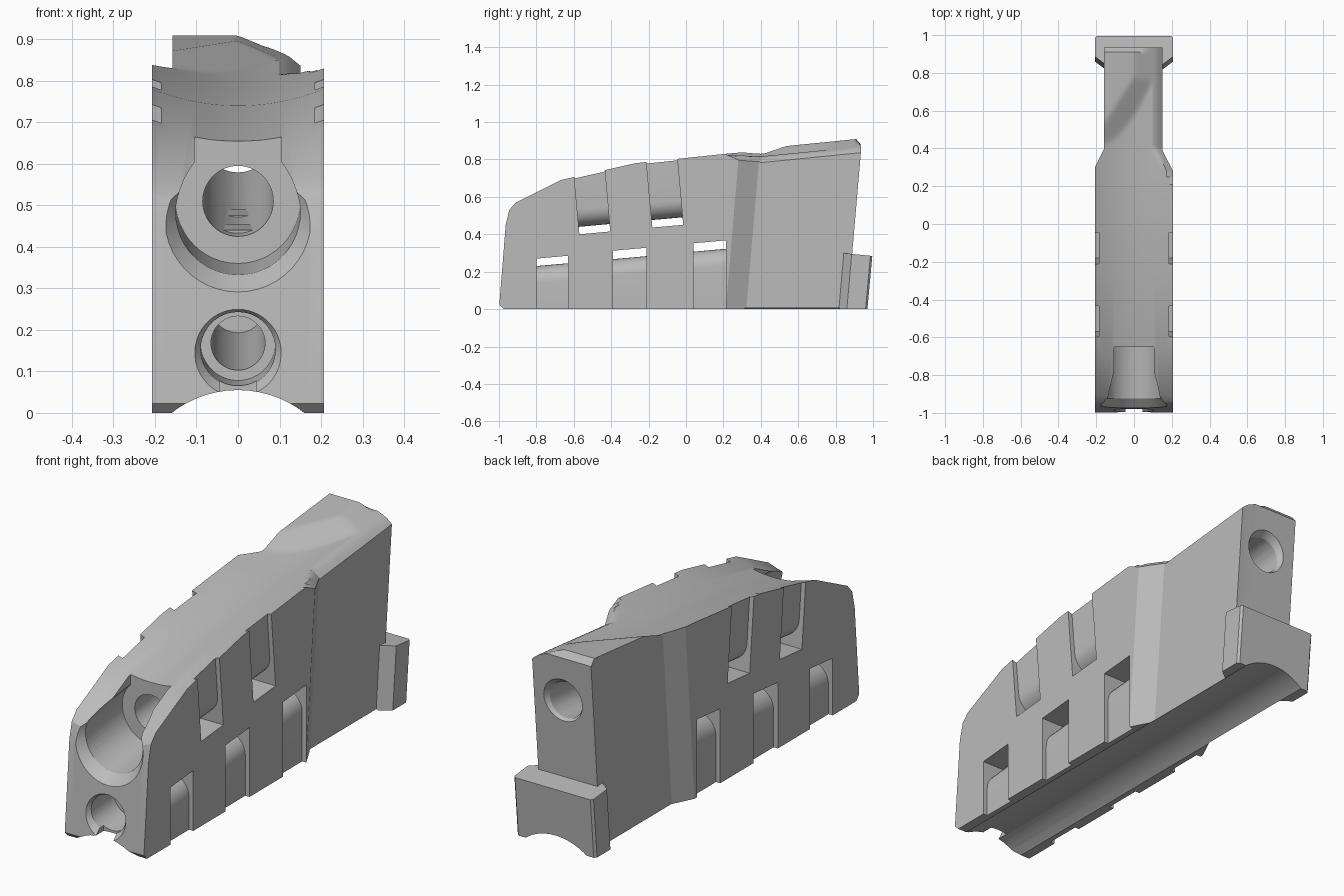
import bpy, bmesh, math

cube = bpy.data.objects.get("Cube")
if cube:
    bpy.data.objects.remove(cube, do_unlink=True)

grey = bpy.data.materials.new("plain_grey")
grey.use_nodes = True
grey.diffuse_color = (0.5, 0.5, 0.5, 1)
grey.node_tree.nodes["Principled BSDF"].inputs["Base Color"].default_value = (0.5, 0.5, 0.5, 1)


def finish(name, bm):
    bmesh.ops.recalc_face_normals(bm, faces=bm.faces)
    mesh = bpy.data.meshes.new(name)
    bm.to_mesh(mesh)
    bm.free()
    mesh.materials.append(grey)
    ob = bpy.data.objects.new(name, mesh)
    bpy.context.collection.objects.link(ob)
    return ob


def loft(name, start, end):
    """Solid between two matching rings of points."""
    bm = bmesh.new()
    a = [bm.verts.new(p) for p in start]
    b = [bm.verts.new(p) for p in end]
    bm.faces.new(a)
    bm.faces.new(b)
    for i in range(len(a)):
        j = (i + 1) % len(a)
        bm.faces.new((a[i], a[j], b[j], b[i]))
    return finish(name, bm)


def combine(target, other, operation):
    mod = target.modifiers.new(operation, 'BOOLEAN')
    mod.operation = operation
    mod.solver = 'EXACT'
    mod.object = other
    bpy.ops.object.select_all(action='DESELECT')
    target.select_set(True)
    bpy.context.view_layer.objects.active = target
    bpy.ops.object.modifier_apply(modifier=mod.name)
    bpy.data.objects.remove(other, do_unlink=True)


def lerp(points, t):
    for (a, u), (b, v) in zip(points, points[1:]):
        if t <= b:
            return u + (v - u) * max(0, t - a) / (b - a)
    return points[-1][1]


# Body: dished top, diagonal ramp, then a one-sided sloping rear roof
SPINE = [(-.964, .45), (-.945, .53), (-.91, .57), (-.67, .69), (-.27, .78),
         (.21, .83), (.41, .848), (.935, .9)]


def top_height(x, y):
    dish = lerp(SPINE, y) - .04 * (1 - (x / .207) ** 2)
    if y < .2:
        return dish
    ramp = .835 + .35 * (y - .43 - 1.1 * (x + .158))
    roof = .87 + .1 * (y - .52) + .6 * max(0, .4 - y)
    roof -= .42 * max(0, x) + .4 * max(0, x - .12)
    return min(max(dish, ramp), roof, .91 - 1.2 * (y - .91))


def make_body():
    left = [(.28, .207), (.39, .15)]
    right = [(.3, .207), (.4, .158)]
    stations = [p[0] for p in SPINE[:6]] + [.25, .28, .3, .345, .39, .4]
    stations += [.42 + .02 * i for i in range(25)] + [.91, .935]
    cols = 24
    bm = bmesh.new()
    top, low = [], []
    for y in stations:
        xs = [-lerp(right, y) + (lerp(left, y) + lerp(right, y)) * i / cols
              for i in range(cols + 1)]
        top.append([bm.verts.new((x, y, top_height(x, y))) for x in xs])
        low.append([bm.verts.new((x, y - .08 * lerp(SPINE, y), 0)) for x in xs])
    for r in range(len(stations) - 1):
        for c in range(cols):
            for g in (top, low):
                bm.faces.new((g[r][c], g[r][c + 1], g[r + 1][c + 1], g[r + 1][c]))
        for c in (0, cols):
            bm.faces.new((top[r][c], top[r + 1][c], low[r + 1][c], low[r][c]))
    for r in (0, -1):
        for c in range(cols):
            bm.faces.new((top[r][c], top[r][c + 1], low[r][c + 1], low[r][c]))
    return finish("body", bm)


body = make_body()

# Rear foot, leaning with the back face
half = [(.14, .81), (.207, .86), (.207, .96), (.197, .97)]
plan = half + [(-x, y) for x, y in reversed(half)]
foot = loft("rear_foot", [(x, y, 0) for x, y in plan],
            [(x, y + .026, .3 - .1 * (y - .81)) for x, y in plan])
combine(body, foot, 'UNION')


# Round bores follow the same gentle incline
def upper_axis(y):
    return .51 + .1 * (y + .65)


def lower_axis(y):
    return .15 + .09 * (y + 1)


def bore(axis, y0, r0, y1, r1):
    def ring(y, r):
        return [(r * math.cos(k * math.tau / 48), y, axis(y) + r * math.sin(k * math.tau / 48))
                for k in range(48)]
    combine(body, loft("bore", ring(y0, r0), ring(y1, r1)), 'DIFFERENCE')


def box_cut(w, y0, y1, z0, z1):
    ring = [(-w, z0), (w, z0), (w, z1), (-w, z1)]
    combine(body, loft("slot", [(x, y0, z) for x, z in ring],
                       [(x, y1, z) for x, z in ring]), 'DIFFERENCE')


# Underside channel
arc = [(.26 * math.cos(k * math.tau / 64), -.205 + .26 * math.sin(k * math.tau / 64))
       for k in range(64)]
combine(body, loft("channel", [(x, -1.2, z) for x, z in arc],
                   [(x, 1.2, z) for x, z in arc]), 'DIFFERENCE')

# Front lower chamfer
wedge = [(-1.03, .055), (-.965, -.01), (-1.03, -.01)]
combine(body, loft("chamfer", [(-.4, y, z) for y, z in wedge],
                   [(.4, y, z) for y, z in wedge]), 'DIFFERENCE')

# Upper bore: countersink, wide pocket open to the top, long hole, rear countersink
bore(upper_axis, -1.0, .205, -.925, .15)
bore(upper_axis, -1.05, .15, -.65, .15)
box_cut(.105, -1.05, -.651, .5, .9)
bore(upper_axis, -.7, .085, 1.1, .085)
bore(upper_axis, .885, .08, .95, .12)

# Lower bore: countersink, mouth, narrow blind hole, gap into the channel
bore(lower_axis, -1.03, .135, -.965, .088)
bore(lower_axis, -1.06, .09, -.8, .09)
bore(lower_axis, -.85, .065, .2, .065)
box_cut(.045, -1.06, -.94, -.02, .12)


# Side pockets: shallow on the flanks, curling inward to a thin through slit
def pocket(y0, y1, slit, gap, direction, lean):
    core, rad = .185, .09
    inner = []
    for k in range(9):
        a = k * math.pi / 16
        inner.append((core - rad + rad * math.cos(a), gap + rad - rad * math.sin(a)))
    shape = [(core, .7), *inner, *[(-x, h) for x, h in reversed(inner)], (-core, .7),
             (-.3, .7), (-.3, 0), (.3, 0), (.3, .7)]

    def ring(y):
        edge = slit + .09 * (y - y0)
        return [(x, y + lean * h, edge + direction * h) for x, h in shape]
    combine(body, loft("pocket", ring(y0), ring(y1)), 'DIFFERENCE')


for y0, y1, slit, gap in ((-.8, -.63, .27, .04), (-.39, -.21, .312, .045), (.04, .215, .352, .045)):
    pocket(y0, y1, slit, gap, -1, 0)
for y0, y1, slit in ((-.57, -.405, .4), (-.18, -.015, .436)):
    pocket(y0, y1, slit, .04, 1, -.09)

bpy.ops.object.select_all(action='DESELECT')
body.select_set(True)
bpy.context.view_layer.objects.active = body
bpy.ops.object.shade_smooth_by_angle(angle=math.radians(25))
